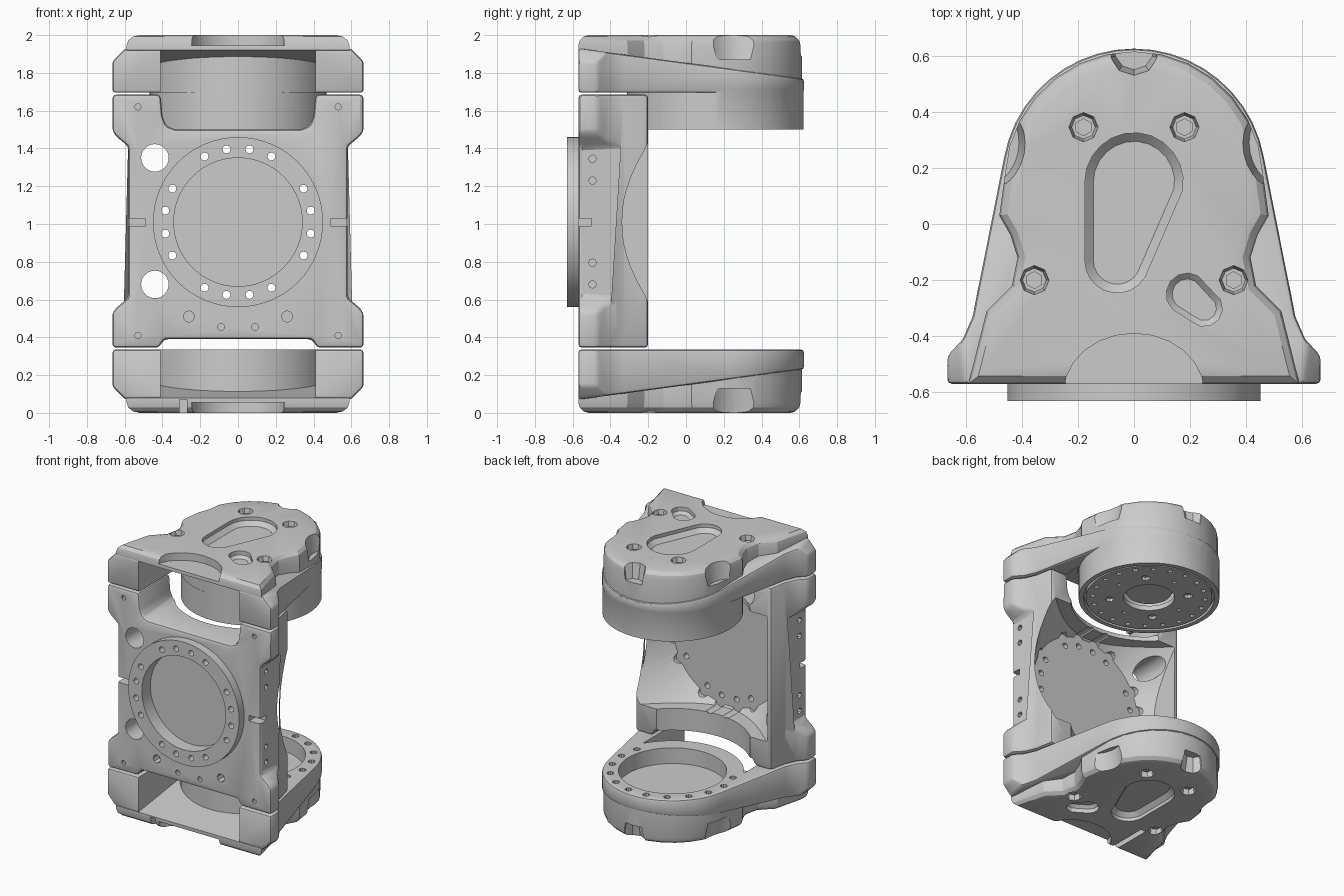
import bpy, bmesh
from math import sin, cos, radians, pi
from mathutils import Matrix

if "Cube" in bpy.data.objects:
    bpy.data.objects.remove(bpy.data.objects["Cube"])

CY = 0.155                                   # y of the joint axis


def finish_bm(name, bm):
    bmesh.ops.recalc_face_normals(bm, faces=bm.faces)
    me = bpy.data.meshes.new(name)
    bm.to_mesh(me)
    bm.free()
    ob = bpy.data.objects.new(name, me)
    bpy.context.collection.objects.link(ob)
    return ob


def prism(name, pts, axis, lo, hi, bev=0, seg=2, side=1):
    """Extrude a 2D outline; lo/hi are numbers or functions of the 2nd coordinate."""
    bm = bmesh.new()
    place = {'z': lambda a, b, c: (a, b, c), 'y': lambda a, b, c: (a, c, b), 'x': lambda a, b, c: (c, a, b)}[axis]
    val = lambda f, b: f(b) if callable(f) else f
    rings = [[bm.verts.new(place(a, b, val(f, b))) for a, b in pts] for f in (lo, hi)]
    for r in rings:
        bm.faces.new(r)
    n = len(pts)
    for i in range(n):
        j = (i + 1) % n
        bm.faces.new((rings[0][i], rings[0][j], rings[1][j], rings[1][i]))
    bmesh.ops.recalc_face_normals(bm, faces=bm.faces)
    if bev:
        s = set(rings[side])
        es = [e for e in bm.edges if e.verts[0] in s and e.verts[1] in s]
        bmesh.ops.bevel(bm, geom=es, offset=bev, segments=seg, profile=0.5, affect='EDGES', clamp_overlap=False)
    return finish_bm(name, bm)


def cyls(name, axis, items, n=24):
    """One mesh of several cylinders or cones: (x, y, z, depth, r1[, r2])."""
    rot = {'z': Matrix(), 'y': Matrix.Rotation(-pi / 2, 4, 'X'), 'x': Matrix.Rotation(pi / 2, 4, 'Y')}[axis]
    bm = bmesh.new()
    for it in items:
        x, y, z, d, r = it[:5]
        bmesh.ops.create_cone(bm, cap_ends=True, segments=n, radius1=r, radius2=it[-1] if len(it) > 5 else r,
                              depth=d, matrix=Matrix.Translation((x, y, z)) @ rot)
    return finish_bm(name, bm)


def apply_mods(ob):
    bpy.context.view_layer.objects.active = ob
    for m in list(ob.modifiers):
        bpy.ops.object.modifier_apply(modifier=m.name)


def boolean(ob, tool, op='DIFFERENCE'):
    m = ob.modifiers.new('bool', 'BOOLEAN')
    m.operation, m.object, m.solver = op, tool, 'EXACT'
    tool.hide_render = True
    apply_mods(ob)
    bpy.data.objects.remove(tool)
    return ob


def bevel(ob, w, seg=2):
    m = ob.modifiers.new('bevel', 'BEVEL')
    m.width, m.segments, m.limit_method, m.angle_limit = w, seg, 'ANGLE', radians(30)
    apply_mods(ob)


def box(x0, x1, y0, y1, z0, z1):
    return prism('cutter', [(x0, y0), (x1, y0), (x1, y1), (x0, y1)], 'z', z0, z1)


def sym(pts):
    return pts + [(-a, b) for a, b in reversed(pts) if a > 1e-4]


def arc(cx, cy, r, a0, a1, n):
    return [(cx + r * cos(radians(a0 + (a1 - a0) * i / n)), cy + r * sin(radians(a0 + (a1 - a0) * i / n)))
            for i in range(n + 1)]


def flip(ob):
    ob.data.transform(Matrix.Translation((0, 0, 2)) @ Matrix.Scale(-1, 4, (0, 0, 1)))
    ob.data.flip_normals()


def slant(y):                                # sloping seam between arm and cap
    return 1.93 - 0.16 * (y + 0.57) / 1.19


# front plate with flared corners and slots for the two arms
outline = sym([(0, 0.39), (0.39, 0.39), (0.42, 0.345), (0.665, 0.345), (0.665, 0.53), (0.64, 0.56), (0.58, 0.61),
               (0.58, 1.41), (0.64, 1.46), (0.665, 1.49), (0.665, 1.685), (0.41, 1.685), (0.40, 1.57),
               (0.38, 1.52), (0.33, 1.5), (0, 1.5)])
plate = prism('front_plate', outline, 'y', -0.57, -0.2)
boolean(plate, prism('plan', sym([(0.665, -0.7), (0.665, -0.47), (0.61, -0.41), (0.575, -0.33), (0.55, -0.2),
                                  (0.54, 0)]), 'z', 0, 2), 'INTERSECT')
bevel(plate, 0.02)
boolean(plate, cyls('ring', 'y', [(0, -0.59, 1.01, 0.08, 0.45)], 64), 'UNION')
boolean(plate, cyls('recess', 'y', [(0, -0.6, 1.01, 0.14, 0.34)], 64))
cone = boolean(cyls('cone_bore', 'y', [(0, -0.33, 1.01, 0.34, 0.45, 0.72)], 64),
               box(-0.52, 1, -1, 0, 0.55, 1.47), 'INTERSECT')
boolean(plate, cone)
boolean(plate, cyls('arm_clearance', 'z', [(0, CY, 1, 1.6, 0.52)], 64))
ring_holes = [(0.39 * cos(radians(q + a)), -0.5, 1.01 + 0.39 * sin(radians(q + a)), 0.5, 0.021)
              for q in (0, 90, 180, 270) for a in (9, 27, 63, 81)]
boolean(plate, cyls('holes', 'y', ring_holes, 12))
# half-round reliefs around the screw holes at the rear of the bore
boolean(plate, cyls('reliefs', 'y', [(x * 1.12, -0.43, 1.01 + (z - 1.01) * 1.12, 0.14, 0.04)
                                     for x, _, z, _, _ in ring_holes], 12))
boolean(plate, cyls('cable_holes', 'y', [(-0.44, -0.4, z, 0.8, 0.073) for z in (1.35, 0.68)]))
screws = [(s * x, -0.57, z, 0.12, r) for s in (-1, 1) for x, z, r in
          ((0.53, 1.62, 0.017), (0.53, 0.41, 0.017), (0.26, 0.51, 0.03), (0.09, 0.455, 0.019))]
boolean(plate, cyls('screw_holes', 'y', screws, 8))
boolean(plate, cyls('side_holes', 'x', [(s * 0.58, -0.495, z, 0.1, 0.02) for s in (-1, 1)
                                        for z in (1.345, 1.23, 0.795, 0.68)], 8))
for s in (-1, 1):
    xs = sorted((s * 0.49, s * 0.7))
    boolean(plate, box(*xs, -0.7, -0.5, 0.99, 1.03))

# arms: tapered legs joined by a round end
arm_pts = sym([(0.665, -0.57), (0.665, -0.47), (0.61, -0.41), (0.575, -0.33)] + arc(0, CY, 0.47, 10, 90, 10))
slot_pts = [(-0.41, -0.7), (0.41, -0.7)] + arc(0, CY, 0.475, -30.3, -149.7, 16)


def arm(name, flat):
    ob = prism(name, arm_pts, 'z', flat, slant)
    # sloped outer shoulders of the feet, then soft edges
    for s in (-1, 1):
        boolean(ob, prism('shoulder', [(s * 0.58, 1.95), (s * 0.7, 1.95), (s * 0.7, 1.82), (s * 0.665, 1.86),
                                       (s * 0.63, 1.895)], 'y', -0.7, -0.3))
    bevel(ob, 0.018)
    return ob


upper = arm('upper_arm', 1.695)
boolean(upper, cyls('housing', 'z', [(0, CY, 1.63, 0.26, 0.468)], 64), 'UNION')
boolean(upper, prism('slot', slot_pts, 'z', 1.4, 2.1))
boolean(upper, cyls('disc_recess', 'z', [(0, CY, 1.48, 0.1, 0.435)], 64))
boolean(upper, cyls('hub_recess', 'z', [(0, CY, 1.5, 0.2, 0.19)], 40))

# turning disc under the upper arm
disc = cyls('turning_disc', 'z', [(0, CY, 1.52, 0.035, 0.42)], 64)
boolean(disc, cyls('hub_hole', 'z', [(0, CY, 1.52, 0.2, 0.17)], 40))
polar = lambda r, a: (r * cos(radians(a)), CY + r * sin(radians(a)))
boolean(disc, cyls('disc_holes', 'z', [(*polar(0.375, a), 1.5, 0.05, 0.017) for a in range(0, 360, 18)], 8))
boolean(disc, cyls('disc_holes', 'z', [(*polar(0.26, a), 1.5, 0.05, 0.03 if a % 90 else 0.015)
                                       for a in range(0, 360, 45)], 10))
hub = cyls('hub', 'z', [(0, CY, 1.57, 0.06, 0.15)], 40)

# lower arm with an open bearing bore, built upside down and flipped
lower = arm('lower_arm', 1.665)
boolean(lower, prism('slot', slot_pts, 'z', 1.4, 2.1))
boolean(lower, cyls('bore', 'z', [(0, CY, 1.68, 0.2, 0.36)], 64))
boolean(lower, cyls('rim_holes', 'z', [(*polar(0.415, a), 1.66, 0.1, 0.024) for a in range(-20, 201, 20)], 10))
flip(lower)

# armoured caps with scalloped outline, pockets and bolts
cap_pts = sym([(0.59, -0.57), (0.525, -0.31), (0.435, -0.22), (0.415, -0.12), (0.44, -0.04), (0.48, 0.03)]
              + arc(0, CY, 0.46, 3, 90, 7))
BOLTS = [(s * x, y) for s in (-1, 1) for x, y in ((0.18, 0.345), (0.355, -0.2))]


def cap(name):
    ob = prism(name, cap_pts, 'z', lambda y: slant(y) - 0.01, 2.0, 0.055, 3)
    boolean(ob, prism('pocket', arc(0, 0.15, 0.175, -10, 180, 12) + arc(-0.06, -0.13, 0.115, 180, 345, 10),
                      'z', 1.945, 2.1, 0.03, 1, 0))
    boolean(ob, prism('small_pocket', arc(0.19, -0.25, 0.075, 60, 225, 6) + arc(0.25, -0.3, 0.065, 225, 420, 6),
                      'z', 1.95, 2.1, 0.02, 1, 0))
    boolean(ob, prism('front_arch', [(0.25 * cos(t * pi / 12), -0.6 + 0.21 * sin(t * pi / 12)) for t in range(13)]
                      + [(-0.25, -0.7), (0.25, -0.7)], 'z', 1.945, 2.1))
    boolean(ob, cyls('side_notches', 'z', [(s * 0.59, 0.29, 2.0, 0.26, 0.18, 0.225) for s in (-1, 1)], 32))
    boolean(ob, cyls('end_notch', 'z', [(0, 0.62, 2.0, 0.22, 0.07, 0.11)], 10))
    boolean(ob, cyls('bolt_wells', 'z', [(x, y, 2.0, 0.12, 0.042, 0.062) for x, y in BOLTS], 8))
    bolts = cyls(name + '_bolts', 'z', [(x, y, 1.945, 0.05, 0.032) for x, y in BOLTS], 6)
    return ob, bolts


top_cap, top_bolts = cap('top_cap')
bottom_cap, bottom_bolts = cap('bottom_cap')
boolean(bottom_cap, box(-0.31, -0.27, -0.7, -0.25, 1.93, 2.1))
flip(bottom_cap)
flip(bottom_bolts)

# smooth rounded walls, crisp edges
for ob in bpy.context.scene.objects:
    ob.select_set(True)
bpy.context.view_layer.objects.active = plate
bpy.ops.object.shade_smooth_by_angle(angle=radians(25))
